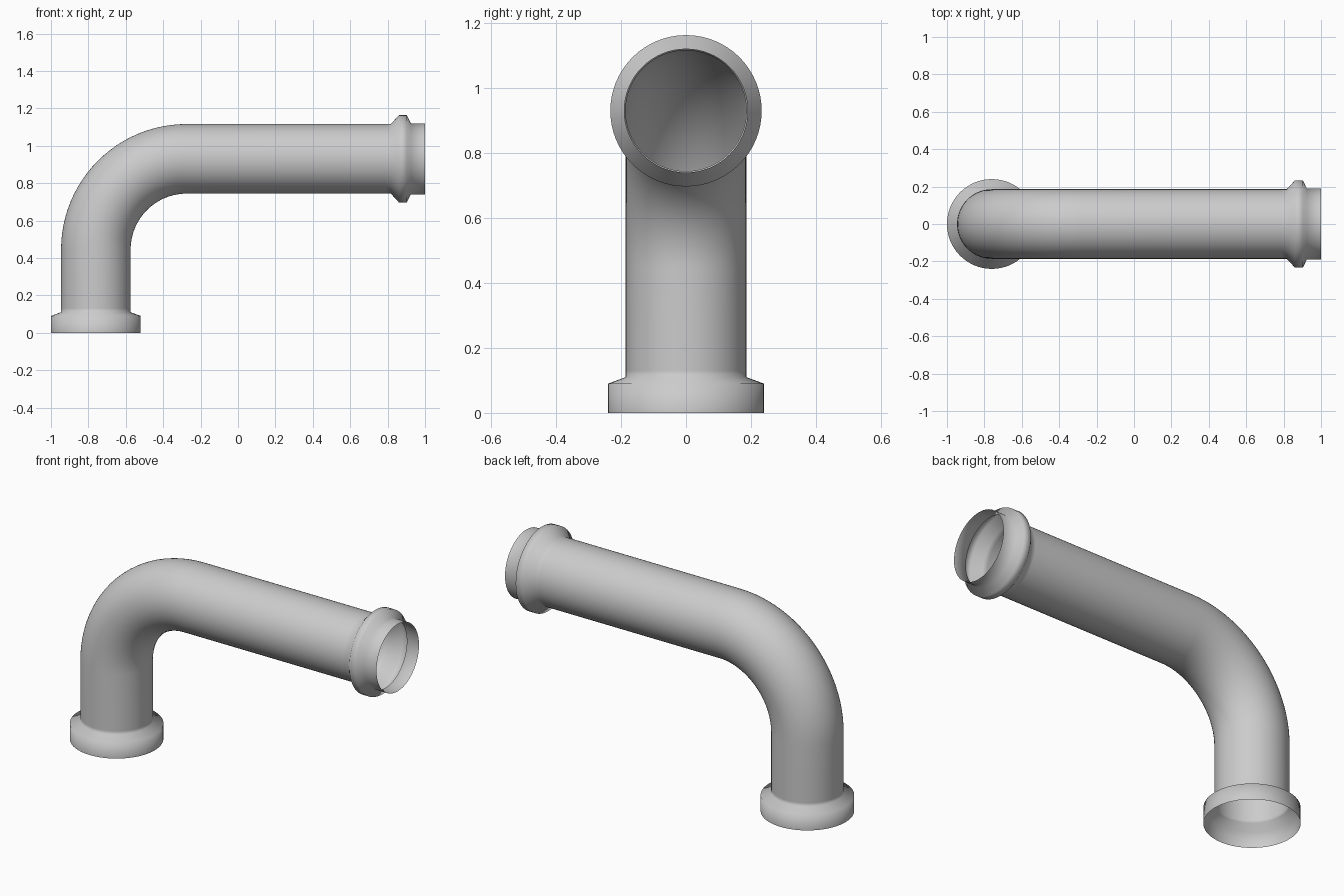
import bpy, bmesh
from math import sin, cos, pi
from mathutils import Vector

if "Cube" in bpy.data.objects:
    bpy.data.objects.remove(bpy.data.objects["Cube"])

SIDES, BEND_STEPS = 64, 24
R = 0.186                      # pipe radius
AX, AZ = -0.76, 0.93           # vertical axis x, horizontal axis z
BEND = 0.485                   # bend radius of the centre line
CX, CZ = AX + BEND, AZ - BEND  # bend centre

# Stations along the path: (centre x, centre z, direction angle, radius)
stations = []

# Base collar and upright
for z, r in [(0, 0.24), (0.09, 0.24), (0.11, R), (0.13, R), (0.28, R)]:
    stations.append((AX, z, 0, r))

# Quarter bend
for i in range(BEND_STEPS + 1):
    a = pi / 2 * i / BEND_STEPS
    stations.append((CX - BEND * cos(a), CZ + BEND * sin(a), a, R))

# Horizontal run, raised bead and end lip
for x, r in [(0.25, R), (0.79, R), (0.817, R), (0.86, 0.233),
             (0.903, 0.233), (0.924, 0.19), (1.0, 0.19)]:
    stations.append((x, AZ, pi / 2, r))


def sweep(name, stations):
    """Skin circular rings along the path, leaving both ends open."""
    bm = bmesh.new()
    rings = []
    for x, z, th, r in stations:
        n = Vector((-cos(th), 0, sin(th)))
        ring = []
        for j in range(SIDES):
            a = 2 * pi * j / SIDES
            ring.append(bm.verts.new(Vector((x, 0, z)) + r * (cos(a) * n + sin(a) * Vector((0, 1, 0)))))
        rings.append(ring)
    for lo, hi in zip(rings, rings[1:]):
        for j in range(SIDES):
            k = (j + 1) % SIDES
            bm.faces.new((lo[j], hi[j], hi[k], lo[k])).smooth = True
    mesh = bpy.data.meshes.new(name)
    bm.to_mesh(mesh)
    bm.free()
    obj = bpy.data.objects.new(name, mesh)
    bpy.context.collection.objects.link(obj)
    return obj


sweep("elbow_pipe", stations)
